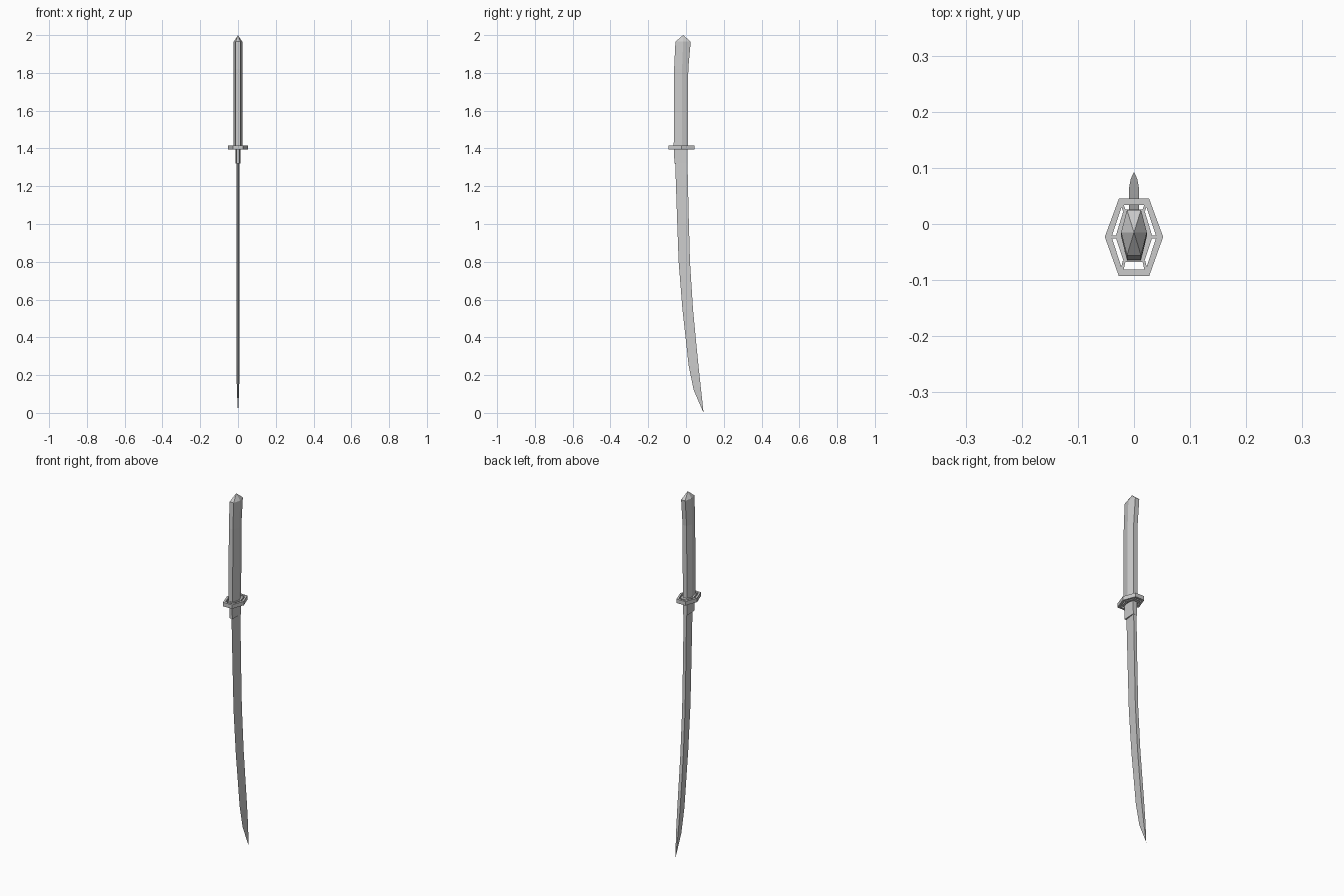
import bpy, bmesh
from mathutils import Vector

if "Cube" in bpy.data.objects:
    bpy.data.objects.remove(bpy.data.objects["Cube"])


def finish(name, bm):
    bmesh.ops.recalc_face_normals(bm, faces=bm.faces)
    mesh = bpy.data.meshes.new(name)
    bm.to_mesh(mesh)
    bm.free()
    ob = bpy.data.objects.new(name, mesh)
    bpy.context.collection.objects.link(ob)
    return ob


def loft(name, rings, apex=None):
    """Skin a stack of equal-sized rings, closing the ends flat or to an apex."""
    bm = bmesh.new()
    rows = [[bm.verts.new(p) for p in r] for r in rings]
    n = len(rows[0])
    for a, b in zip(rows, rows[1:]):
        for i in range(n):
            j = (i + 1) % n
            bm.faces.new((a[i], a[j], b[j], b[i]))
    bm.faces.new(rows[0])
    if apex:
        tip = bm.verts.new(apex)
        for i in range(n):
            bm.faces.new((rows[-1][i], rows[-1][(i + 1) % n], tip))
    else:
        bm.faces.new(rows[-1])
    return finish(name, bm)


def hexagon(side, flat, back, mid, front, z):
    """Flat-ended hexagon: side points at mid, flats at back (+y) and front (-y)."""
    return [(flat, back, z), (-flat, back, z), (-side, mid, z),
            (-flat, front, z), (flat, front, z), (side, mid, z)]


def hex_band(name, outer, inner, z0, z1):
    """Hexagonal frame between two outlines."""
    bm = bmesh.new()
    loops = [[bm.verts.new(p) for p in hexagon(*args, z)]
             for args, z in ((outer, z0), (outer, z1), (inner, z1), (inner, z0))]
    for k in range(4):
        a, b = loops[k], loops[(k + 1) % 4]
        for i in range(6):
            j = (i + 1) % 6
            bm.faces.new((a[i], a[j], b[j], b[i]))
    return finish(name, bm)


# Handle: hexagonal grip with a slight bend and a pointed pommel
loft("handle", [
    hexagon(0.023, 0.0125, 0.010, -0.022, -0.065, 1.40),
    hexagon(0.023, 0.0125, 0.012, -0.021, -0.063, 1.82),
    hexagon(0.023, 0.0125, 0.025, -0.015, -0.056, 1.965),
], apex=(0, -0.015, 2.0))

# Guard: outer frame, inner collar and six spokes
Z0, Z1 = 1.394, 1.416
frame_in = (0.040, 0.021, 0.034, -0.023, -0.081)
collar_out = (0.033, 0.018, 0.026, -0.023, -0.068)
hex_band("guard_frame", (0.052, 0.027, 0.045, -0.023, -0.093), frame_in, Z0, Z1)
hex_band("guard_collar", collar_out, (0.020, 0.011, 0.008, -0.023, -0.060), Z0, Z1)
for k, (a, b) in enumerate(zip(hexagon(*collar_out, 0), hexagon(*frame_in, 0))):
    a, b = Vector(a), Vector(b)
    d = (b - a).normalized()
    a, b = a - d * 0.002, b + d * 0.002
    side = Vector((-d.y, d.x, 0)) * 0.0025
    quad = (a + side, b + side, b - side, a - side)
    loft(f"guard_spoke_{k + 1}", [[p + Vector((0, 0, z)) for p in quad]
                                  for z in (Z0 + 0.002, Z1 - 0.002)])

# Blade collar below the guard
loft("blade_collar", [
    [(0.012, y1, z), (-0.012, y1, z), (-0.008, y0, z), (0.008, y0, z)]
    for z, y0, y1 in ((1.405, -0.065, 0.007), (1.32, -0.061, 0.009))])

# Blade: curved wedge, flat spine at +y and cutting edge at -y
sections = [
    (1.40, -0.060, 0.006, 0.009), (1.32, -0.057, 0.008, 0.009),
    (1.05, -0.048, 0.014, 0.009), (0.80, -0.039, 0.021, 0.009),
    (0.55, -0.019, 0.037, 0.009), (0.38, 0.000, 0.053, 0.009),
    (0.25, 0.014, 0.066, 0.0085), (0.12, 0.041, 0.080, 0.006),
]
loft("blade", [[(t, spine, z), (-t, spine, z), (0, edge, z)]
               for z, edge, spine, t in sections], apex=(0, 0.093, 0))
